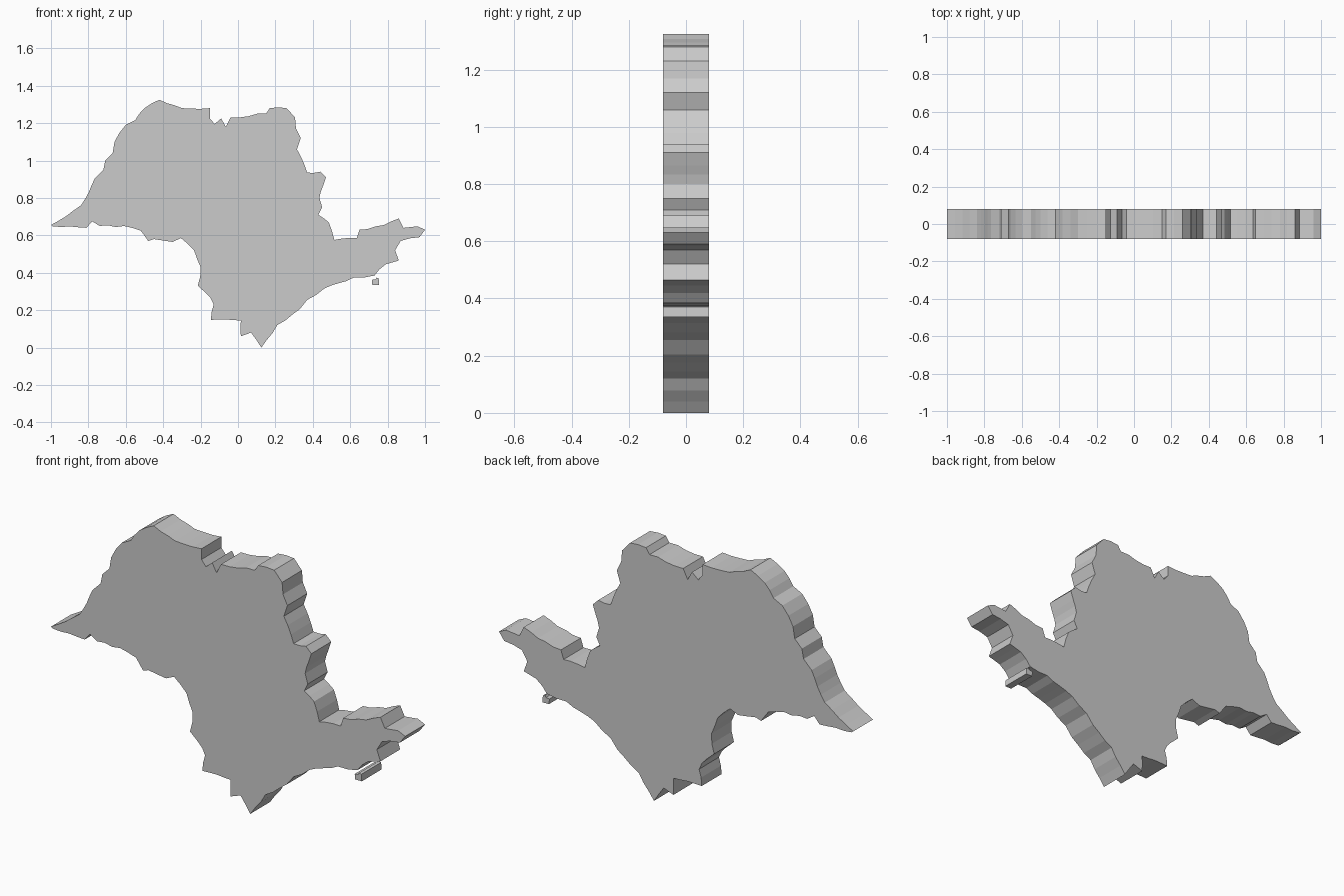
import bpy, bmesh, random
from mathutils import Vector

if "Cube" in bpy.data.objects:
    bpy.data.objects.remove(bpy.data.objects["Cube"])

random.seed(4)
HALF = 0.08  # half thickness of the slab

# Main turning points of the outline (x, z), clockwise from the left tip
OUTLINE = [
    (-1, .655), (-.84, .76), (-.765, .905), (-.72, .95), (-.71, 1.0), (-.67, 1.04),
    (-.66, 1.1), (-.6, 1.19), (-.55, 1.215), (-.5, 1.28), (-.42, 1.325), (-.3, 1.28),
    (-.15, 1.28), (-.15, 1.225), (-.125, 1.195), (-.09, 1.225), (-.065, 1.18), (-.04, 1.23),
    (.15, 1.25), (.17, 1.28), (.26, 1.28), (.305, 1.23), (.31, 1.17), (.335, 1.12),
    (.315, 1.06), (.37, .935), (.44, .94), (.47, .91), (.455, .865), (.435, .8),
    (.45, .75), (.43, .71), (.485, .67), (.515, .575), (.635, .585), (.65, .63),
    (.78, .655), (.86, .69), (.885, .64), (.96, .648), (1, .63), (.97, .59),
    (.87, .57), (.84, .52), (.86, .465), (.79, .445), (.73, .385), (.62, .375),
    (.46, .315), (.37, .255), (.33, .205), (.21, .12), (.125, 0), (.07, .08),
    (.015, .06), (.015, .145), (-.145, .148), (-.13, .23), (-.17, .29), (-.215, .33),
    (-.2, .43), (-.235, .52), (-.305, .585), (-.35, .565), (-.45, .58), (-.48, .57),
    (-.52, .625), (-.61, .65), (-.74, .65), (-.78, .675), (-.81, .64), (-.99, .648)]


def roughen(points, step=0.045, amount=0.006):
    """Break long edges into short, slightly ragged facets."""
    result = []
    for a, b in zip(points, points[1:] + points[:1]):
        a, b = Vector(a), Vector(b)
        edge = b - a
        normal = Vector((-edge.y, edge.x)).normalized()
        count = max(1, round(edge.length / step))
        result.append(a)
        for i in range(1, count):
            result.append(a + edge * i / count + normal * random.uniform(-amount, amount))
    return result


def extrude_plate(name, points):
    """Fill an outline in the xz plane and give it thickness along y."""
    bm = bmesh.new()
    face = bm.faces.new([bm.verts.new((x, -HALF, z)) for x, z in points])
    moved = bmesh.ops.extrude_face_region(bm, geom=[face], use_keep_orig=True)["geom"]
    verts = [v for v in moved if isinstance(v, bmesh.types.BMVert)]
    bmesh.ops.translate(bm, verts=verts, vec=(0, 2 * HALF, 0))
    bmesh.ops.recalc_face_normals(bm, faces=bm.faces)
    mesh = bpy.data.meshes.new(name)
    bm.to_mesh(mesh)
    bm.free()
    obj = bpy.data.objects.new(name, mesh)
    bpy.context.collection.objects.link(obj)


# Main region slab
extrude_plate("mainland_plate", roughen(OUTLINE))
# Small island hanging just below the coast
extrude_plate("island_plate", [(.718, .335), (.715, .362), (.735, .364), (.74, .374),
                               (.752, .37), (.755, .335)])
